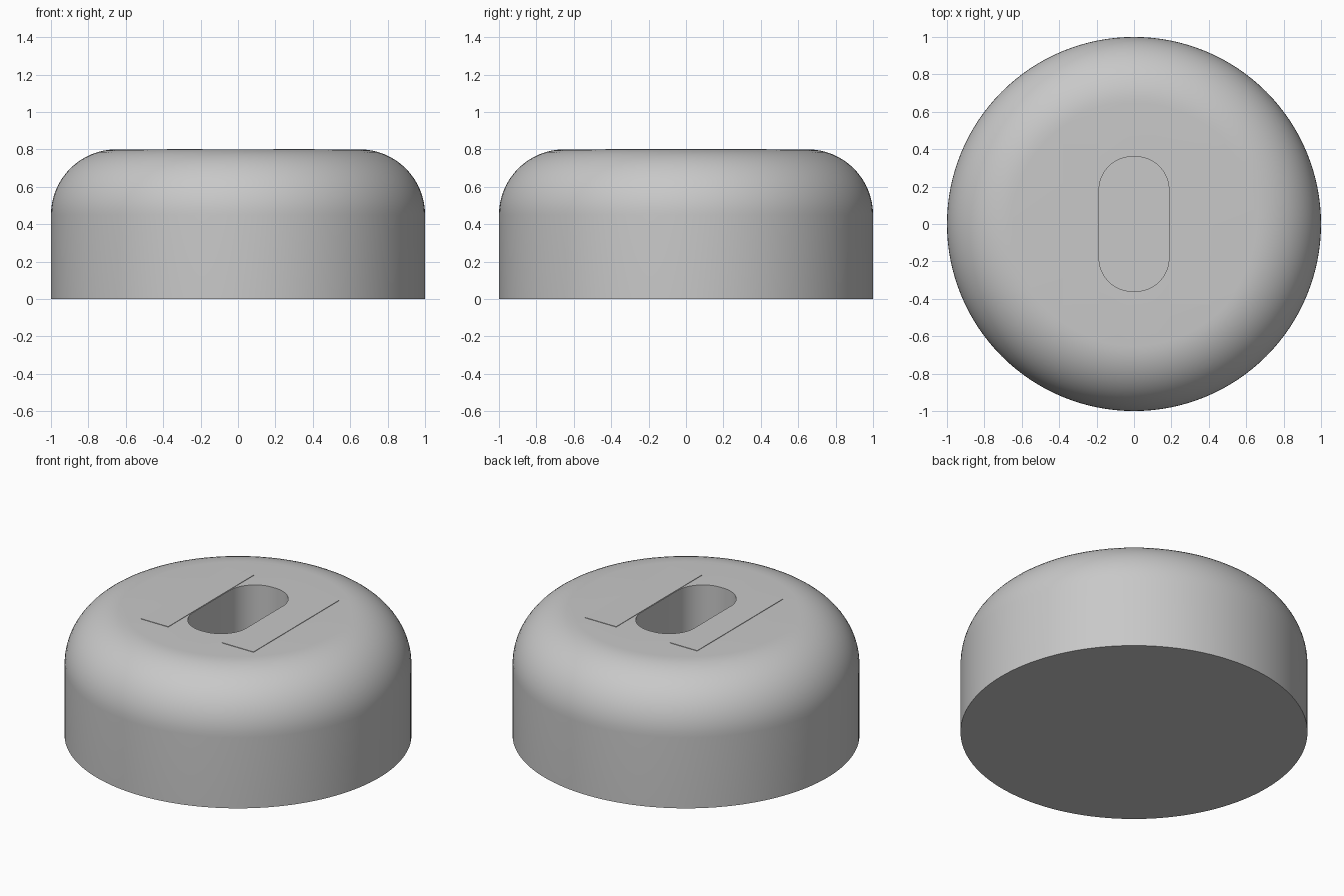
import bpy, bmesh, math
from mathutils import Matrix, Vector

cube = bpy.data.objects.get("Cube")
if cube:
    bpy.data.objects.remove(cube, do_unlink=True)

grey = bpy.data.materials.new("plain grey")
grey.use_nodes = True
colour = (0.58, 0.58, 0.58, 1)
grey.diffuse_color = colour
grey.node_tree.nodes["Principled BSDF"].inputs["Base Color"].default_value = colour

RADIUS, HEIGHT, FILLET = 1.0, 0.8, 0.35
SLOT_X, SLOT_Y, SLOT_R, SLOT_DEPTH = 0.187, 0.36, 0.178, 0.5
PLATE_T = 0.003


def make_object(name, bm):
    bmesh.ops.recalc_face_normals(bm, faces=bm.faces)
    mesh = bpy.data.meshes.new(name)
    bm.to_mesh(mesh)
    bm.free()
    mesh.materials.append(grey)
    obj = bpy.data.objects.new(name, mesh)
    bpy.context.collection.objects.link(obj)
    return obj


def activate(obj):
    bpy.ops.object.select_all(action="DESELECT")
    obj.select_set(True)
    bpy.context.view_layer.objects.active = obj


# Round body: a straight wall with a quarter-round shoulder, turned about z
bm = bmesh.new()
profile = [Vector((RADIUS, 0, 0))]
for i in range(17):
    a = math.pi / 2 * i / 16
    profile.append(Vector((RADIUS - FILLET + FILLET * math.cos(a), 0,
                           HEIGHT - FILLET + FILLET * math.sin(a))))
verts = [bm.verts.new(p) for p in profile]
edges = [bm.edges.new(pair) for pair in zip(verts, verts[1:])]
bmesh.ops.spin(bm, geom=verts + edges, cent=(0, 0, 0), axis=(0, 0, 1),
               angle=2 * math.pi, steps=128)
bmesh.ops.remove_doubles(bm, verts=bm.verts, dist=0.0001)
rims = [e for e in bm.edges if e.is_boundary]
bmesh.ops.holes_fill(bm, edges=rims, sides=0)
body = make_object("round_body", bm)

# Slot cutter: a rounded rectangle pushed down into the top
bm = bmesh.new()
outline = []
for k, (sx, sy) in enumerate(((1, 1), (-1, 1), (-1, -1), (1, -1))):
    for i in range(13):
        a = math.pi / 2 * (k + i / 12)
        outline.append(bm.verts.new((sx * (SLOT_X - SLOT_R) + SLOT_R * math.cos(a),
                                     sy * (SLOT_Y - SLOT_R) + SLOT_R * math.sin(a),
                                     HEIGHT - SLOT_DEPTH)))
base = bm.faces.new(outline)
top = bmesh.ops.extrude_face_region(bm, geom=[base])["geom"]
bmesh.ops.translate(bm, vec=(0, 0, SLOT_DEPTH + 0.2),
                    verts=[v for v in top if isinstance(v, bmesh.types.BMVert)])
cutter = make_object("slot_cutter", bm)
cutter.hide_render = True

activate(body)
cut = body.modifiers.new("slot", "BOOLEAN")
cut.operation = "DIFFERENCE"
cut.solver = "EXACT"
cut.object = cutter
bpy.ops.object.modifier_apply(modifier=cut.name)
bpy.data.objects.remove(cutter, do_unlink=True)
bpy.ops.object.shade_smooth_by_angle(angle=math.radians(30))

# Thin flat plates on either side of the slot
for name, x0, x1 in (("right_plate", -0.38, -0.19), ("left_plate", 0.19, 0.41)):
    bm = bmesh.new()
    place = Matrix.Translation(((x0 + x1) / 2, 0, HEIGHT))
    size = Matrix.Diagonal((x1 - x0, 0.86, 2 * PLATE_T, 1))
    bmesh.ops.create_cube(bm, size=1, matrix=place @ size)
    make_object(name, bm)
